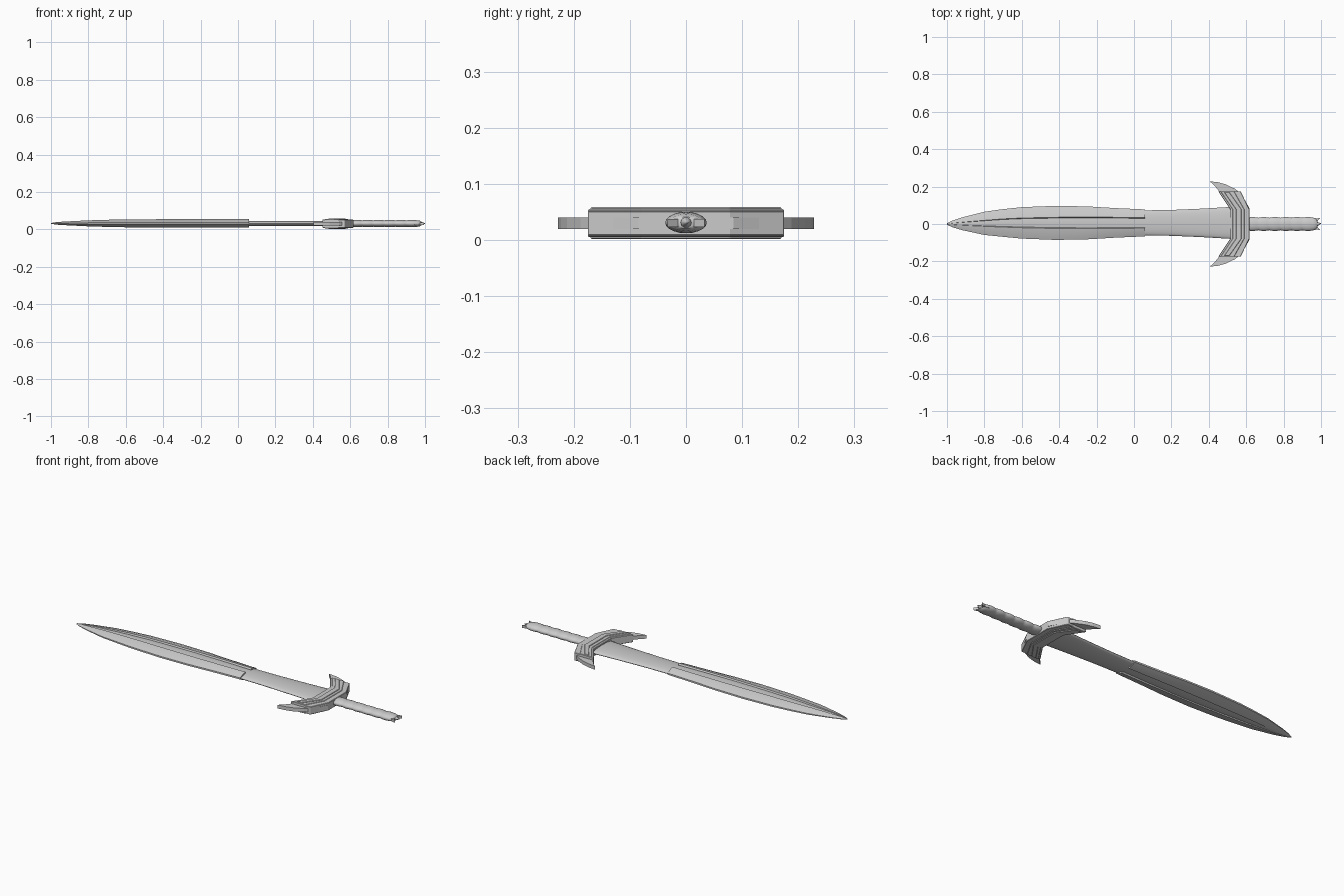
import bpy, bmesh, math

if "Cube" in bpy.data.objects:
    bpy.data.objects.remove(bpy.data.objects["Cube"])

ZC = 0.031   # height of the sword's middle plane
YB = 0.006   # slight sideways offset of the blade


def finish(name, bm, smooth=None):
    bmesh.ops.recalc_face_normals(bm, faces=bm.faces)
    me = bpy.data.meshes.new(name)
    bm.to_mesh(me)
    bm.free()
    ob = bpy.data.objects.new(name, me)
    bpy.context.collection.objects.link(ob)
    if smooth:
        bpy.ops.object.select_all(action='DESELECT')
        ob.select_set(True)
        bpy.context.view_layer.objects.active = ob
        bpy.ops.object.shade_smooth_by_angle(angle=math.radians(smooth))
    return ob


def loft(name, rings, smooth=None):
    bm = bmesh.new()
    vr = [[bm.verts.new(p) for p in r] for r in rings]
    n = len(vr[0])
    for a, b in zip(vr, vr[1:]):
        for i in range(n):
            j = (i + 1) % n
            bm.faces.new((a[i], a[j], b[j], b[i]))
    bm.faces.new(vr[0])
    bm.faces.new(vr[-1])
    return finish(name, bm, smooth)


def ellipse(x, y, ry, rz, n=24, z=ZC):
    return [(x, y + ry * math.cos(2 * math.pi * i / n),
             z + rz * math.sin(2 * math.pi * i / n)) for i in range(n)]


def prism(name, pts, half, bevel=0):
    bm = bmesh.new()
    f = bm.faces.new([bm.verts.new((x, y, ZC - 0.001 - half)) for x, y in pts])
    r = bmesh.ops.extrude_face_region(bm, geom=[f])
    top = [v for v in r['geom'] if isinstance(v, bmesh.types.BMVert)]
    bmesh.ops.translate(bm, verts=top, vec=(0, 0, 2 * half))
    ob = finish(name, bm)
    if bevel:
        m = ob.modifiers.new('bevel', 'BEVEL')
        m.width = bevel
        m.segments = 1
    return ob


def mirrored(pts):
    return pts + [(x, -y) for x, y in reversed(pts)]


# Blade core: flattened oval tapering to the tip
core = [(-0.99, 0.002, 0.002), (-0.9, 0.025, 0.009), (-0.75, 0.042, 0.013),
        (-0.55, 0.056, 0.017), (-0.3, 0.064, 0.018), (-0.05, 0.065, 0.016),
        (0.06, 0.067, 0.014), (0.2, 0.069, 0.014), (0.36, 0.076, 0.014),
        (0.53, 0.086, 0.014)]
loft("blade_core", [ellipse(x, YB * min(1, (x + 1) * 3), a, b) for x, a, b in core], 40)

# Cutting edges: ridge, outer bevel, thin rim
edge = [(-1.0, 0.001, 0.002, 0.004), (-0.97, 0.004, 0.007, 0.018),
        (-0.92, 0.008, 0.010, 0.034), (-0.8, 0.016, 0.016, 0.062),
        (-0.7, 0.022, 0.019, 0.074), (-0.6, 0.026, 0.021, 0.084),
        (-0.42, 0.030, 0.022, 0.091), (-0.25, 0.031, 0.022, 0.088),
        (-0.1, 0.030, 0.022, 0.079), (0.06, 0.028, 0.022, 0.072)]
for side, label in ((1, "left"), (-1, "right")):
    rings = []
    for x, ry, rz, ey in edge:
        yo = YB * min(1, (x + 1) * 3)
        sec = [(ry * 0.85, rz * 0.7), (ry, rz), ((ry + ey) / 2, rz * 0.72), (ey, rz * 0.2)]
        sec += [(y, -z) for y, z in reversed(sec)]
        rings.append([(x, yo + side * y, ZC + 0.001 + z) for y, z in sec])
    loft("cutting_edge_" + label, rings, 25)

# Crossguard: crescent with horns and stacked chevron layers
outer = [(0.617, 0.085), (0.575, 0.16), (0.54, 0.188), (0.49, 0.212), (0.45, 0.223), (0.405, 0.228)]
inner = [(0.43, 0.205), (0.455, 0.175), (0.49, 0.14), (0.515, 0.085)]
prism("guard_crescent", mirrored([(x, -y) for x, y in outer + inner]), 0.010)


def chevron(name, x_in, x_out, y_end, xe_in, xe_out, half):
    pts = [(x_out, 0.078), (xe_out, y_end), (xe_in, y_end), (x_in, 0.078)]
    prism(name, mirrored(pts), half, 0.002)


chevron("guard_base", 0.515, 0.617, 0.175, 0.450, 0.570, 0.022)
chevron("guard_layer", 0.527, 0.590, 0.175, 0.462, 0.535, 0.025)
chevron("guard_ridge", 0.545, 0.575, 0.170, 0.482, 0.510, 0.0285)

# Grip: oval with rounded swells
rings = []
for i in range(49):
    t = i / 48
    w = 0.90 + 0.10 * abs(math.sin(math.pi * 6 * t))
    rings.append(ellipse(0.605 + 0.355 * t, 0, 0.037 * w, 0.019 * w, 20))
rings += [ellipse(0.972, 0, 0.030, 0.015, 20), ellipse(0.980, 0, 0.018, 0.010, 20)]
loft("grip", rings, 50)

# Pommel claws flaring outward, with a centre spike
for s, label in ((1, "left"), (-1, "right")):
    prism("pommel_claw_" + label,
          [(0.945, s * 0.034), (0.968, s * 0.028), (0.995, s * 0.033),
           (0.980, s * 0.014), (0.960, s * 0.006)], 0.007)
loft("pommel_spike", [ellipse(0.965, 0, 0.012, 0.013, 10), ellipse(0.985, 0, 0.009, 0.008, 10),
                      ellipse(1.0, 0.003, 0.001, 0.001, 10)], 40)
